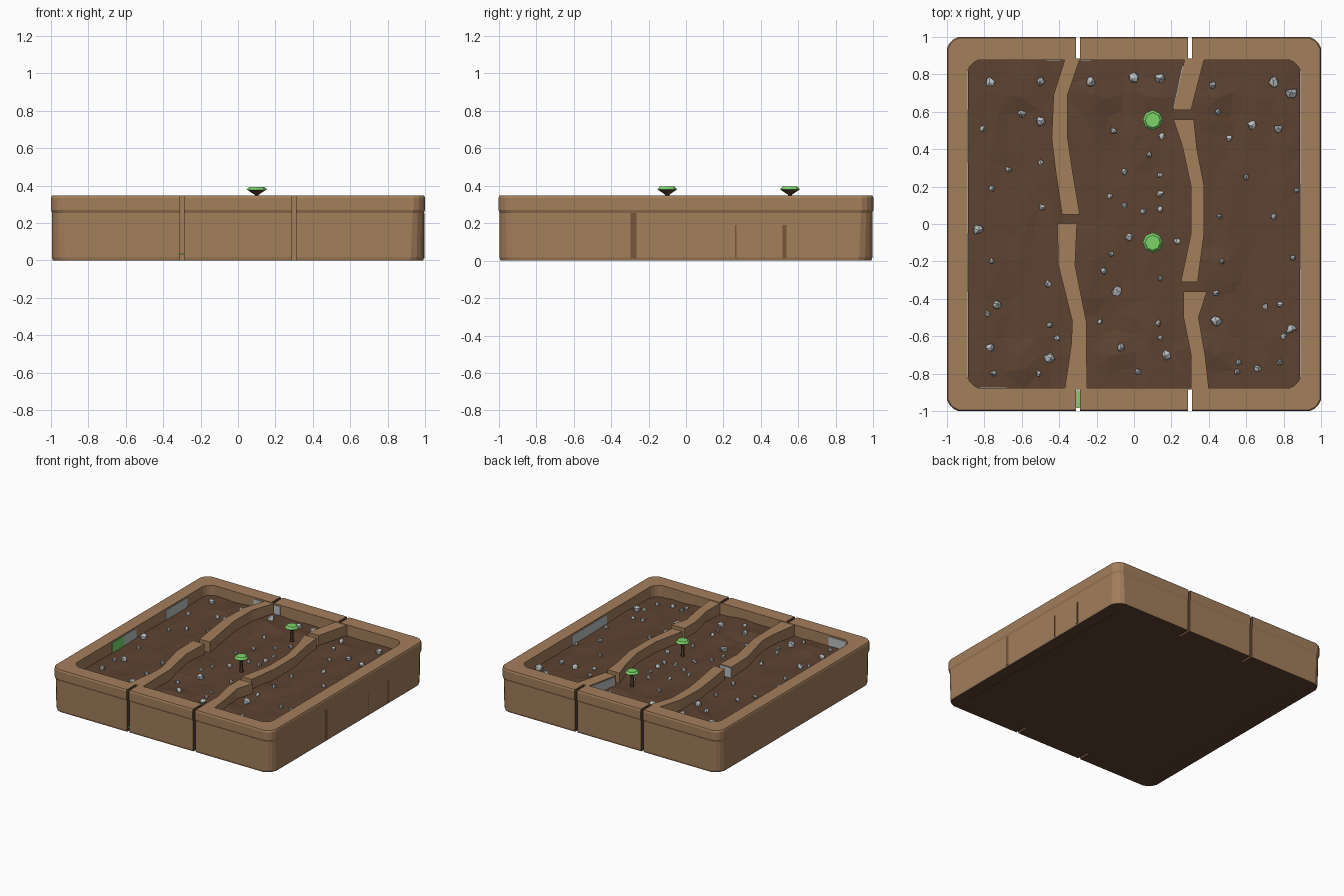
import bpy, bmesh, math, random
from mathutils import Vector, noise, Matrix

if "Cube" in bpy.data.objects:
    bpy.data.objects.remove(bpy.data.objects["Cube"])

random.seed(4)


def material(name, rgb):
    m = bpy.data.materials.new(name)
    m.diffuse_color = (*rgb, 1)
    m.use_nodes = True
    m.node_tree.nodes["Principled BSDF"].inputs["Base Color"].default_value = m.diffuse_color
    return m


WOOD = material("tan_wood", (0.366, 0.209, 0.104))
SHADE = material("cracked_wood", (0.18, 0.09, 0.045))
SOIL = material("brown_soil", (0.110, 0.056, 0.031))
STONE = material("grey_stone", (0.50, 0.53, 0.54))
LEAF = material("light_green", (0.20, 0.66, 0.14))


def finish(bm, name, *mats):
    bmesh.ops.recalc_face_normals(bm, faces=bm.faces)
    me = bpy.data.meshes.new(name)
    bm.to_mesh(me)
    bm.free()
    ob = bpy.data.objects.new(name, me)
    bpy.context.collection.objects.link(ob)
    for m in mats:
        me.materials.append(m)
    return ob


def prism(name, outline, z0, z1, mat):
    bm = bmesh.new()
    lo = [bm.verts.new((x, y, z0)) for x, y in outline]
    hi = [bm.verts.new((x, y, z1)) for x, y in outline]
    bm.faces.new(lo)
    bm.faces.new(hi)
    n = len(outline)
    for i in range(n):
        j = (i + 1) % n
        bm.faces.new((lo[i], lo[j], hi[j], hi[i]))
    return finish(bm, name, mat)


def box(name, x0, x1, y0, y1, z0, z1, mat):
    return prism(name, [(x0, y0), (x1, y0), (x1, y1), (x0, y1)], z0, z1, mat)


def plate(name, a, b, z0, z1, mat):
    """Thin upright plate between two ground points."""
    a, b = Vector(a), Vector(b)
    n = Vector((a.y - b.y, b.x - a.x)).normalized() * 0.004
    return prism(name, [a - n, b - n, b + n, a + n], z0, z1, mat)


def rounded(hx, hy, c):
    """Rectangle whose corners are cut by two-step chamfers."""
    k = c * 0.22
    quarter = [(hx, hy - c), (hx - k, hy - c * 0.55), (hx - c * 0.55, hy - k), (hx - c, hy)]
    pts = []
    for sx, sy in ((1, 1), (-1, 1), (-1, -1), (1, -1)):
        q = [(sx * x, sy * y) for x, y in quarter]
        pts += q if sx * sy > 0 else q[::-1]
    return pts


# Wooden frame: a closed ring with a slightly proud upper lip
bm = bmesh.new()
levels = [(0.99, 0.99, 0.07, 0), (0.994, 0.994, 0.07, 0.015), (0.994, 0.994, 0.06, 0.255),
          (1, 1, 0.06, 0.27), (1, 1, 0.06, 0.335), (0.995, 0.995, 0.06, 0.347),
          (0.89, 0.877, 0.06, 0.347), (0.89, 0.877, 0.06, 0)]
rings = [[bm.verts.new((x, y, z)) for x, y in rounded(hx, hy, c)] for hx, hy, c, z in levels]
for r, s in zip(rings, rings[1:] + rings[:1]):
    for i in range(len(r)):
        j = (i + 1) % len(r)
        bm.faces.new((r[i], r[j], s[j], s[i]))
frame = finish(bm, "frame", WOOD, SOIL)

# Narrow joints through the front and back rails
for x in (-0.30, 0.30):
    for s in (-1, 1):
        y0, y1 = sorted((s * 0.885, s * 1.1))
        cutter = box("joint_cutter", x - 0.011, x + 0.011, y0, y1, -0.1, 0.5, WOOD)
        cutter.hide_render = True
        mod = frame.modifiers.new("joint", 'BOOLEAN')
        mod.operation, mod.solver, mod.object = 'DIFFERENCE', 'EXACT', cutter
        bpy.context.view_layer.objects.active = frame
        bpy.ops.object.modifier_apply(modifier=mod.name)
        bpy.data.objects.remove(cutter)
# Underside and joint interiors are soil coloured
for p in frame.data.polygons:
    in_joint = abs(p.normal.x) > 0.9 and abs(abs(p.center.x) - 0.3) < 0.02
    p.material_index = 1 if p.normal.z < -0.9 or in_joint else 0


# Soil bed with long furrows and a few mounds
MOUNDS = [(-0.62, 0.72), (-0.2, 0.68), (0.1, 0.68), (0.45, 0.66), (-0.25, -0.16),
          (-0.23, -0.34), (-0.6, -0.74), (-0.1, -0.7), (0.4, -0.68), (0.45, -0.25)]


def soil_height(x, y):
    h = 0.258 + 0.014 * noise.noise(Vector((x * 7, y * 1.6, 3)))
    h += 0.005 * noise.noise(Vector((x * 9, y * 9, 8)))
    for mx, my in MOUNDS:
        d = math.hypot(x - mx, y - my)
        h += 0.025 * max(0, 1 - d / 0.13)
    return h


bm = bmesh.new()
bmesh.ops.create_grid(bm, x_segments=24, y_segments=18, size=1)
for v in bm.verts:
    x, y = v.co.x * 0.888, v.co.y * 0.884
    if abs(v.co.x) < 0.99 and abs(v.co.y) < 0.99:
        x += random.uniform(-0.02, 0.02)
        y += random.uniform(-0.025, 0.025)
    v.co = (x, y, soil_height(x, y))
rim = [e for e in bm.edges if e.is_boundary]
ext = bmesh.ops.extrude_edge_only(bm, edges=rim)["geom"]
for v in ext:
    if isinstance(v, bmesh.types.BMVert):
        v.co.z = 0.0
bmesh.ops.contextual_create(bm, geom=[e for e in ext if isinstance(e, bmesh.types.BMEdge)])
bmesh.ops.triangulate(bm, faces=[f for f in bm.faces if len(f.verts) == 4])
finish(bm, "soil_bed", SOIL)

# Winding dividers: rows of (y, left x, right x)
DIVIDERS = {
    "divider_left_back": [(0.88, -0.37, -0.29), (0.69, -0.43, -0.355), (0.46, -0.44, -0.355),
                          (0.29, -0.42, -0.33), (0.05, -0.385, -0.29)],
    "divider_left_front": [(0, -0.41, -0.305), (-0.22, -0.405, -0.315), (-0.52, -0.33, -0.255),
                           (-0.64, -0.335, -0.255), (-0.88, -0.37, -0.25)],
    "divider_right_back": [(0.88, 0.27, 0.375), (0.61, 0.21, 0.305)],
    "divider_right_middle": [(0.56, 0.21, 0.32), (0.41, 0.26, 0.335), (0.2, 0.305, 0.375),
                             (-0.05, 0.305, 0.375), (-0.31, 0.25, 0.34)],
    "divider_right_front": [(-0.36, 0.265, 0.39), (-0.5, 0.265, 0.345), (-0.7, 0.305, 0.38),
                            (-0.88, 0.305, 0.40)],
}
for name, rows in DIVIDERS.items():
    outline = [(l, y) for y, l, r in rows] + [(r, y) for y, l, r in rows[::-1]]
    prism(name, outline, 0.2, 0.343, WOOD)

# Painted patches on the inner walls and divider faces
plate("stone_patch_left_a", (-0.889, 0.33), (-0.889, 0.61), 0.25, 0.335, STONE)
plate("stone_patch_left_b", (-0.889, -0.21), (-0.889, -0.05), 0.25, 0.335, STONE)
plate("moss_patch_left", (-0.889, -0.36), (-0.889, -0.21), 0.25, 0.335, LEAF)
plate("stone_patch_right", (0.889, -0.24), (0.889, 0.21), 0.25, 0.335, STONE)
plate("stone_patch_front", (-0.83, -0.876), (-0.68, -0.876), 0.25, 0.335, STONE)
plate("stone_patch_back_a", (-0.47, 0.876), (-0.39, 0.876), 0.25, 0.335, STONE)
plate("stone_patch_back_b", (-0.285, 0.876), (-0.23, 0.876), 0.25, 0.335, STONE)
plate("stone_patch_gap", (-0.41, 0), (-0.305, 0), 0.25, 0.338, STONE)
plate("stone_patch_divider", (0.26, 0.845), (0.212, 0.62), 0.25, 0.335, STONE)
box("moss_strip", -0.308, -0.292, -0.985, -0.89, 0.03, 0.04, LEAF)

# Cracks on the right side
plate("side_crack_wide", (0.992, -0.295), (0.992, -0.265), 0.01, 0.255, SHADE)
plate("side_crack_thin", (0.992, 0.262), (0.992, 0.27), 0.01, 0.19, SHADE)
plate("side_crack_back", (0.992, 0.515), (0.992, 0.535), 0.01, 0.19, SHADE)

# Stones scattered on the soil
LARGE = [(-.77, .76), (-.5, .76), (-.23, .76), (0, .78), (.14, .78), (.75, .76), (.84, .7),
         (.77, .51), (-.5, .55), (-.83, -.03), (.84, -.56), (-.45, -.72), (-.73, -.43),
         (.44, -.52), (.17, -.7), (-.09, -.36), (.63, .53), (-.07, -.66)]
SMALL = [(-.81, .51), (-.6, .59), (-.67, .29), (-.5, .33), (-.76, .19), (-.49, .09),
         (-.76, -.2), (-.46, -.32), (-.78, -.48), (-.45, -.54), (-.41, -.61), (-.77, -.66),
         (-.75, -.8), (-.51, -.8), (-.11, .5), (.15, .47), (.08, .37), (-.05, .28), (.14, .26),
         (-.05, .1), (.14, .08), (.14, .16), (-.03, -.07), (.23, -.09), (-.12, -.16),
         (-.16, -.25), (.14, -.29), (.13, -.53), (.14, -.61), (-.18, -.52), (.02, -.79),
         (.42, .74), (.45, .6), (.51, .46), (.6, .25), (.75, .04), (.46, .04), (.87, .18),
         (.47, -.2), (.85, -.18), (.44, -.37), (.78, -.43), (.7, -.44), (.8, -.6), (.56, -.74),
         (.55, -.79), (.66, -.77), (.78, -.74), (-.13, .15), (.05, .07)]


def scatter(name, places, radius):
    bm = bmesh.new()
    for x, y in places:
        r = radius * random.uniform(0.85, 1.15)
        at = Matrix.Translation((x, y, soil_height(x, y) + r * 0.4))
        turn = Matrix.Rotation(random.uniform(0, 6), 4, 'Z')
        new = bmesh.ops.create_icosphere(bm, subdivisions=1, radius=r, matrix=at @ turn)
        for v in new["verts"]:
            v.co += Vector([random.uniform(-0.25, 0.25) * r for _ in range(3)])
    finish(bm, name, STONE)


scatter("large_stones", LARGE, 0.027)
scatter("small_pebbles", SMALL, 0.018)


# Saplings: thin stem flaring into a dish, leafy top
def cone(name, x, y, z0, z1, r0, r1, sides, mat):
    bm = bmesh.new()
    bmesh.ops.create_cone(bm, cap_ends=True, segments=sides, radius1=r0, radius2=r1,
                          depth=z1 - z0, matrix=Matrix.Translation((x, y, (z0 + z1) / 2)))
    finish(bm, name, mat)


for y in (0.555, -0.10):
    cone("sapling_stem", 0.10, y, 0.24, 0.36, 0.016, 0.011, 6, SOIL)
    cone("sapling_dish", 0.10, y, 0.352, 0.378, 0.012, 0.050, 8, SOIL)
    cone("sapling_leaves", 0.10, y, 0.378, 0.394, 0.054, 0.040, 8, LEAF)
